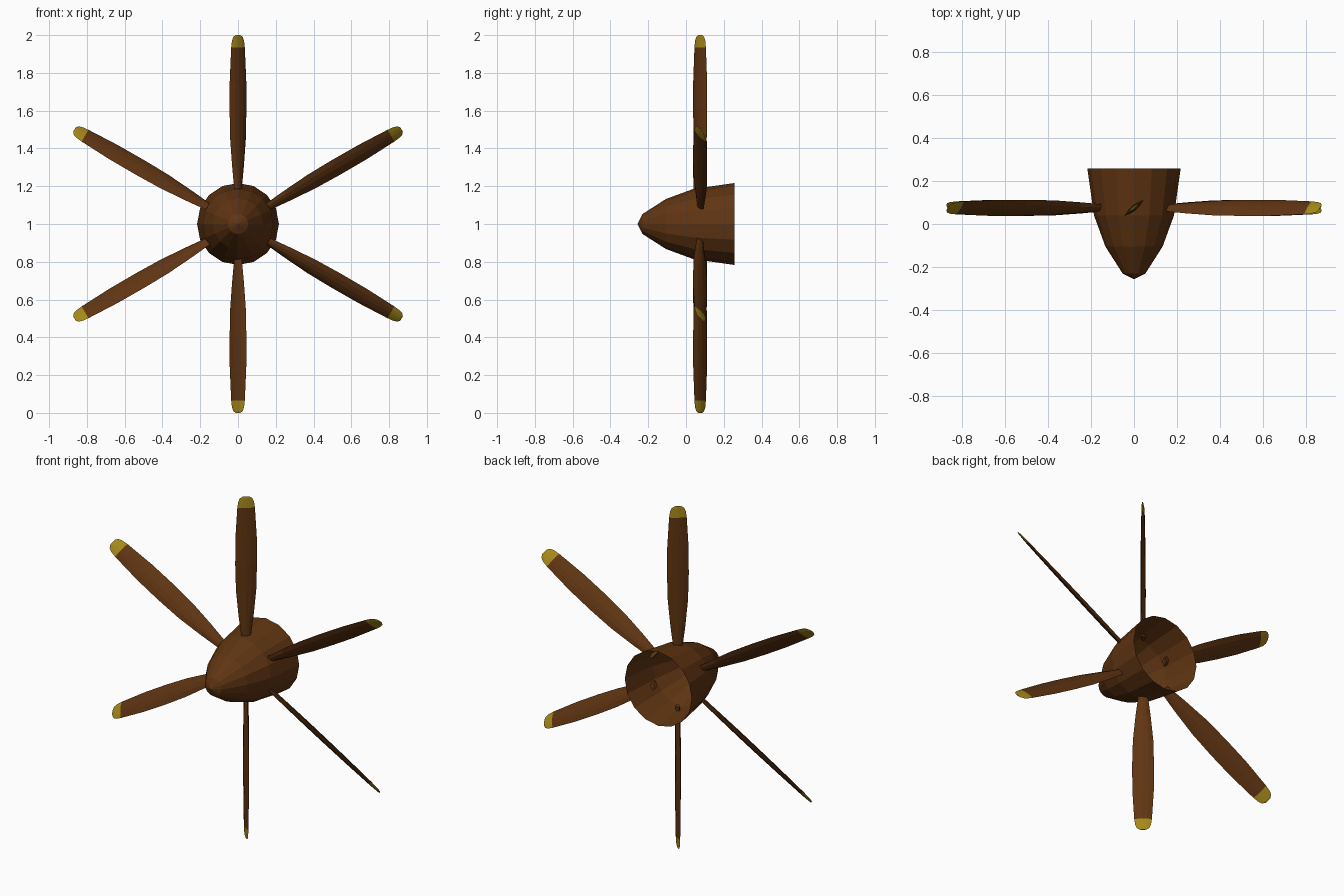
import bpy, bmesh, math
from mathutils import Vector

if "Cube" in bpy.data.objects:
    bpy.data.objects.remove(bpy.data.objects["Cube"])


def material(name, color):
    m = bpy.data.materials.new(name)
    m.diffuse_color = (*color, 1)
    m.use_nodes = True
    m.node_tree.nodes["Principled BSDF"].inputs["Base Color"].default_value = m.diffuse_color
    return m


BROWN = material("brown_paint", (0.115, 0.035, 0.006))
YELLOW = material("yellow_paint", (0.38, 0.25, 0.01))


def make_object(name, bm, mats):
    me = bpy.data.meshes.new(name)
    bm.to_mesh(me)
    bm.free()
    for m in mats:
        me.materials.append(m)
    ob = bpy.data.objects.new(name, me)
    bpy.context.collection.objects.link(ob)
    return ob


def bridge(bm, a, b, mat=0):
    n = len(a)
    for i in range(n):
        j = (i + 1) % n
        bm.faces.new((a[i], a[j], b[j], b[i])).material_index = mat


# spinner: hollow shell, open at the back (y, radius)
SIDES = 16
profile = [(-0.23, 0.053), (-0.105, 0.133), (0.04, 0.186), (0.257, 0.217)]
bm = bmesh.new()
rings = []
for y, r in profile:
    rings.append([bm.verts.new((r * math.sin(2 * math.pi * i / SIDES), y,
                                1 + r * math.cos(2 * math.pi * i / SIDES)))
                  for i in range(SIDES)])
for a, b in zip(rings, rings[1:]):
    bridge(bm, a, b)
nose = bm.verts.new((0, -0.257, 1))
for i in range(SIDES):
    bm.faces.new((nose, rings[0][(i + 1) % SIDES], rings[0][i]))
bmesh.ops.recalc_face_normals(bm, faces=bm.faces)
make_object("spinner", bm, [BROWN])

# blades: lens section lofted outward (radius, half chord, half thickness)
stations = [(0.17, 0.024, 0.012), (0.3, 0.040, 0.013), (0.45, 0.054, 0.013),
            (0.6, 0.058, 0.012), (0.76, 0.057, 0.010), (0.935, 0.047, 0.007),
            (0.97, 0.042, 0.005), (0.99, 0.033, 0.004), (1.0, 0.017, 0.002)]
section = [(-1, 0), (-0.5, 0.75), (0, 1), (0.5, 0.75),
           (1, 0), (0.5, -0.75), (0, -1), (-0.5, -0.75)]
PITCH = math.radians(40)
for k in range(6):
    ang = k * math.pi / 3
    radial = Vector((math.sin(ang), 0, math.cos(ang)))
    tangent = Vector((math.cos(ang), 0, -math.sin(ang)))
    axial = Vector((0, 1, 0))
    chord = tangent * math.cos(PITCH) + axial * math.sin(PITCH)
    normal = axial * math.cos(PITCH) - tangent * math.sin(PITCH)
    center = Vector((0, 0.075, 1))
    bm = bmesh.new()
    rings = [[bm.verts.new(center + radial * r + chord * (u * c) + normal * (v * t))
              for u, v in section] for r, c, t in stations]
    for i, (a, b) in enumerate(zip(rings, rings[1:])):
        bridge(bm, a, b, 1 if stations[i][0] >= 0.93 else 0)
    bm.faces.new(rings[0])
    bm.faces.new(rings[-1]).material_index = 1
    bmesh.ops.recalc_face_normals(bm, faces=bm.faces)
    make_object(f"blade_{k + 1}", bm, [BROWN, YELLOW])
